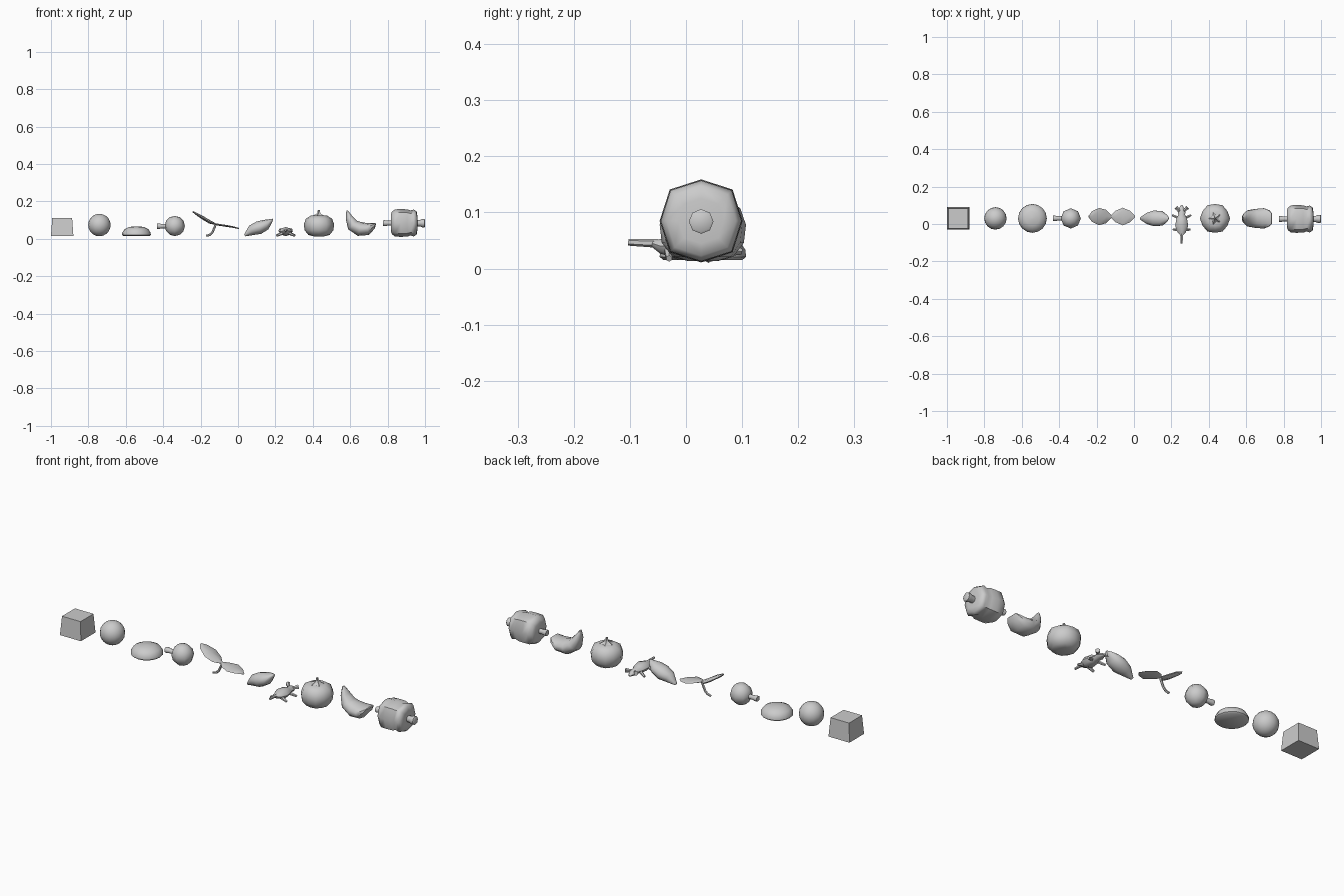
import bpy, bmesh, math
from mathutils import Vector


def finish(name, bm, angle=50):
    bmesh.ops.recalc_face_normals(bm, faces=bm.faces[:])
    me = bpy.data.meshes.new(name)
    bm.to_mesh(me)
    bm.free()
    ob = bpy.data.objects.new(name, me)
    bpy.context.collection.objects.link(ob)
    if angle:
        bpy.ops.object.select_all(action='DESELECT')
        ob.select_set(True)
        bpy.context.view_layer.objects.active = ob
        bpy.ops.object.shade_smooth_by_angle(angle=math.radians(angle))
    return ob


def loft(name, sections, n=8, offset=0.03, along_y=False, lobe=1.0, angle=50):
    """Sections (u, z, half width, half thickness) along a path in a vertical plane."""
    bm = bmesh.new()
    rings = []
    for i, (u, z, a, b) in enumerate(sections):
        p, q = sections[max(i - 1, 0)], sections[min(i + 1, len(sections) - 1)]
        t = Vector((q[0] - p[0], q[1] - p[1])).normalized()
        ring = []
        for k in range(n):
            ang = 2 * math.pi * k / n
            f = lobe if k % 2 else 1.0
            c, s = math.cos(ang) * b * f, math.sin(ang) * a * f
            uu, zz = u - t.y * c, z + t.x * c
            co = (offset + s, uu, zz) if along_y else (uu, offset + s, zz)
            ring.append(bm.verts.new(co))
        rings.append(ring)
    for r0, r1 in zip(rings, rings[1:]):
        for k in range(n):
            j = (k + 1) % n
            bm.faces.new((r0[k], r0[j], r1[j], r1[k]))
    bm.faces.new(rings[0])
    bm.faces.new(rings[-1])
    return finish(name, bm, angle)


def rod(name, p, q, r1, r2, n=6):
    bm = bmesh.new()
    bmesh.ops.create_cone(bm, cap_ends=True, segments=n, radius1=r1, radius2=r2,
                          depth=(Vector(q) - Vector(p)).length)
    ob = finish(name, bm)
    d = Vector(q) - Vector(p)
    ob.rotation_mode = 'QUATERNION'
    ob.rotation_quaternion = d.to_track_quat('Z', 'Y')
    ob.location = (Vector(p) + Vector(q)) / 2
    return ob


def turned(name, cx, profile, n, lobe=1.0, angle=50):
    """Upright round body from (radius, z) pairs."""
    return loft(name, [(cx, z, r, r) for r, z in profile], n, lobe=lobe, angle=angle)


# Tapered block
bm = bmesh.new()
bmesh.ops.create_cube(bm, size=1)
for v in bm.verts:
    h = 0.06 if v.co.z < 0 else 0.053
    v.co = (-0.94 + math.copysign(h, v.co.x), 0.03 + math.copysign(h, v.co.y),
            0.015 if v.co.z < 0 else 0.112)
finish("block", bm, 0)

# Round fruit
bm = bmesh.new()
bmesh.ops.create_uvsphere(bm, u_segments=16, v_segments=10, radius=0.06)
for v in bm.verts:
    v.co += Vector((-0.741, 0.03, 0.074))
finish("ball", bm)

# Flat-bottomed bun
turned("bun", -0.543, [(0.07, 0.015), (0.077, 0.021), (0.076, 0.033), (0.064, 0.052),
                       (0.038, 0.064), (0.003, 0.067)], 16)

# Ball on a short stick
bm = bmesh.new()
bmesh.ops.create_uvsphere(bm, u_segments=8, v_segments=6, radius=0.054)
for v in bm.verts:
    v.co += Vector((-0.338, 0.03, 0.069))
finish("stick_ball", bm)
loft("stick", [(-0.434, 0.068, 0.014, 0.014), (-0.422, 0.068, 0.015, 0.015),
               (-0.41, 0.068, 0.012, 0.012), (-0.37, 0.068, 0.012, 0.012)])

# Two-leaf sprout
loft("sprout_left_leaf", [(-0.242, 0.146, 0.004, 0.003), (-0.225, 0.135, 0.028, 0.006),
                          (-0.187, 0.112, 0.046, 0.009), (-0.15, 0.09, 0.036, 0.009),
                          (-0.12, 0.079, 0.006, 0.004)], offset=0.04)
loft("sprout_right_leaf", [(-0.125, 0.08, 0.005, 0.004), (-0.1, 0.075, 0.03, 0.005),
                           (-0.06, 0.069, 0.047, 0.005), (-0.02, 0.062, 0.03, 0.004),
                           (0.006, 0.055, 0.003, 0.003)], offset=0.04)
loft("sprout_stem", [(-0.118, 0.08, 0.006, 0.006), (-0.128, 0.055, 0.006, 0.006),
                     (-0.138, 0.034, 0.006, 0.006), (-0.152, 0.021, 0.006, 0.006),
                     (-0.17, 0.016, 0.006, 0.006)], 6, offset=0.04)

# Pod
loft("pod", [(0.036, 0.018, 0.008, 0.006), (0.073, 0.046, 0.032, 0.028),
             (0.11, 0.059, 0.044, 0.035), (0.148, 0.076, 0.04, 0.029),
             (0.175, 0.096, 0.02, 0.011), (0.186, 0.106, 0.003, 0.003)], 10)

# Small animal
cx = 0.255
loft("critter_body", [(-0.06, 0.045, 0.008, 0.006), (-0.045, 0.04, 0.022, 0.013),
                      (-0.01, 0.039, 0.035, 0.024), (0.03, 0.038, 0.028, 0.021),
                      (0.05, 0.036, 0.018, 0.014), (0.07, 0.036, 0.022, 0.015),
                      (0.1, 0.03, 0.005, 0.005)], offset=cx, along_y=True)
rod("critter_tail", (cx, -0.05, 0.045), (cx, -0.103, 0.047), 0.008, 0.006)
for side, s in (("left", -1), ("right", 1)):
    rod(f"critter_{side}_ear", (cx + s * 0.012, 0.07, 0.042),
        (cx + s * 0.03, 0.088, 0.046), 0.007, 0.012)
    rod(f"critter_{side}_front_leg", (cx + s * 0.012, 0.03, 0.032),
        (cx + s * 0.05, 0.047, 0.018), 0.009, 0.006)
    rod(f"critter_{side}_back_leg", (cx + s * 0.015, -0.03, 0.032),
        (cx + s * 0.046, -0.03, 0.018), 0.01, 0.006)

# Ribbed tomato with leafy top
turned("tomato", 0.433, [(0.03, 0.014), (0.057, 0.021), (0.077, 0.046), (0.081, 0.078),
                         (0.07, 0.108), (0.042, 0.125), (0.01, 0.121)], 12, lobe=0.95)
turned("tomato_crown", 0.433, [(0.038, 0.123), (0.018, 0.131), (0.008, 0.14),
                               (0.006, 0.155)], 10, lobe=0.5)

# Curved crescent fruit
loft("crescent", [(0.583, 0.151, 0.008, 0.004), (0.594, 0.115, 0.029, 0.019),
                  (0.613, 0.074, 0.045, 0.033), (0.65, 0.053, 0.053, 0.038),
                  (0.693, 0.053, 0.057, 0.033), (0.722, 0.07, 0.045, 0.017),
                  (0.736, 0.083, 0.03, 0.003)], 10)

# Lumpy body on a rod
body = [(0.817, 0.045), (0.823, 0.06), (0.84, 0.073), (0.87, 0.074), (0.905, 0.073),
        (0.922, 0.067), (0.94, 0.072), (0.955, 0.062), (0.959, 0.04)]
loft("lumpy_body", [(x, 0.085, r, r) for x, r in body], 8, offset=0.027, lobe=1.07)
ends = [(0.776, 0.015), (0.785, 0.016), (0.8, 0.013), (0.82, 0.013),
        (0.95, 0.017), (0.972, 0.017), (0.985, 0.022), (0.997, 0.022), (1.0, 0.018)]
loft("end_rod", [(x, 0.084, r, r) for x, r in ends], 8, offset=0.027)
